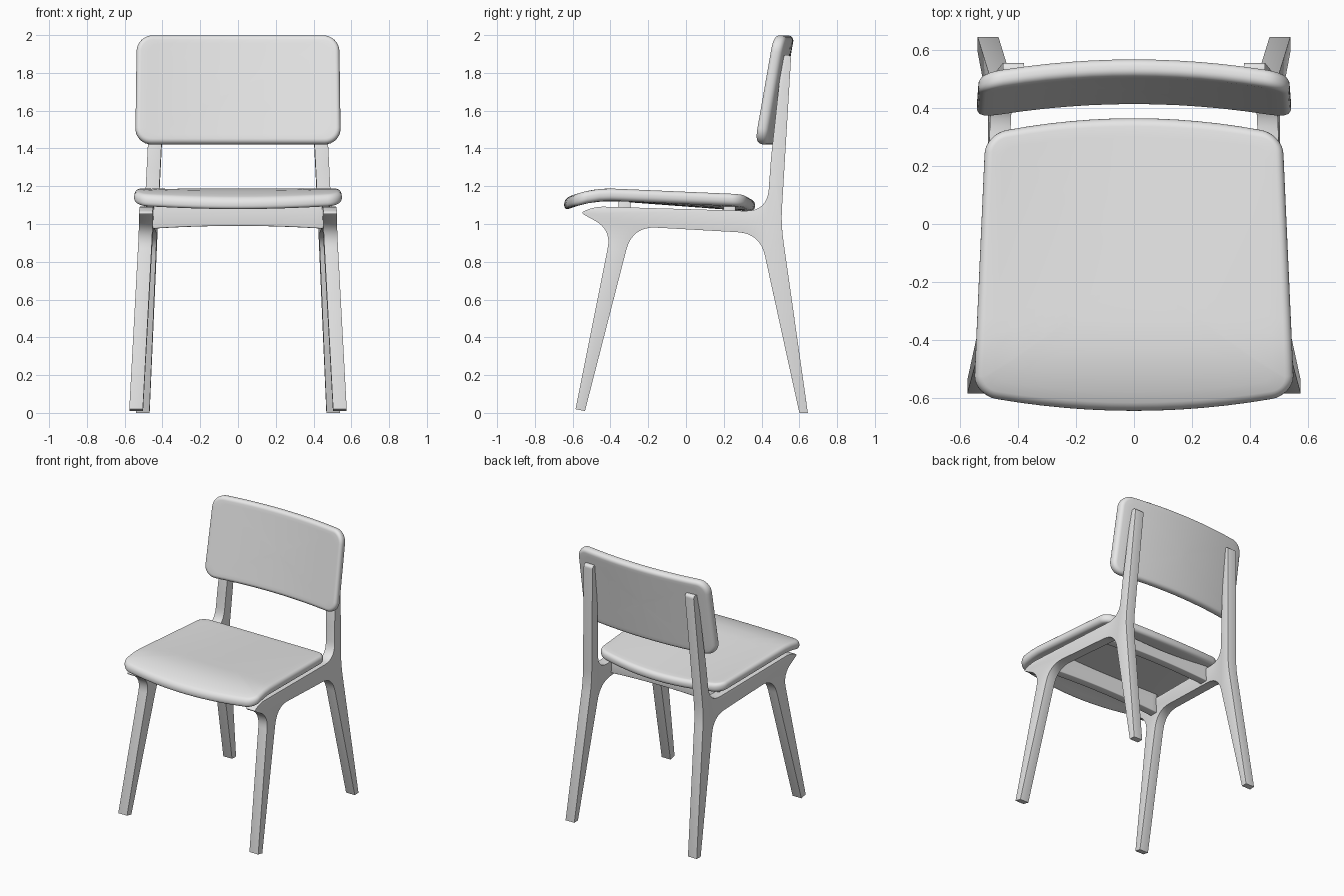
import bpy, bmesh, math
from mathutils import Vector

cube = bpy.data.objects.get("Cube")
if cube:
    bpy.data.objects.remove(cube, do_unlink=True)

mat = bpy.data.materials.new("pale_grey")
mat.use_nodes = True
grey = (0.8, 0.8, 0.8, 1)
mat.diffuse_color = grey
mat.node_tree.nodes["Principled BSDF"].inputs["Base Color"].default_value = grey


def finish(name, bm, bevel=0.0):
    bmesh.ops.recalc_face_normals(bm, faces=bm.faces)
    mesh = bpy.data.meshes.new(name)
    bm.to_mesh(mesh)
    bm.free()
    mesh.materials.append(mat)
    obj = bpy.data.objects.new(name, mesh)
    bpy.context.collection.objects.link(obj)
    bpy.ops.object.select_all(action='DESELECT')
    obj.select_set(True)
    bpy.context.view_layer.objects.active = obj
    if bevel:
        mod = obj.modifiers.new("soft_edges", 'BEVEL')
        mod.width, mod.segments = bevel, 3
        mod.limit_method, mod.angle_limit = 'ANGLE', math.radians(40)
        bpy.ops.object.modifier_apply(modifier=mod.name)
    bpy.ops.object.shade_smooth_by_angle(angle=math.radians(35))


def round_corners(corners, steps=8):
    """Turn (a, b, cut) corners into an outline with curved corners."""
    out, n = [], len(corners)
    for i, (a, b, cut) in enumerate(corners):
        p = Vector((a, b))
        if not cut:
            out.append(p)
            continue
        prev, nxt = (Vector(corners[j % n][:2]) for j in (i - 1, i + 1))
        s, e = p + (prev - p).normalized() * cut, p + (nxt - p).normalized() * cut
        for k in range(steps + 1):
            t = k / steps
            out.append(s * (1 - t) ** 2 + p * 2 * t * (1 - t) + e * t * t)
    return out


def prism(name, outline, half, place, bevel):
    """Extrude an outline by +-half and put it in space with place(a, b, c)."""
    bm = bmesh.new()
    sides = [[bm.verts.new(place(p[0], p[1], c)) for p in outline] for c in (-half, half)]
    for side in sides:
        bm.faces.new(side)
    for i in range(len(outline)):
        bm.faces.new((sides[0][i - 1], sides[0][i], sides[1][i], sides[1][i - 1]))
    finish(name, bm, bevel)


def rounded_rect(w, h, r, arc=8, straight=12):
    pts = []
    for q in range(4):
        sx, sy = ((1, 1), (-1, 1), (-1, -1), (1, -1))[q]
        for k in range(arc + 1):
            a = math.pi / 2 * (q + k / arc)
            pts.append(Vector((sx * (w - r) + r * math.cos(a), sy * (h - r) + r * math.sin(a))))
        nx, ny = ((-1, 1), (-1, -1), (1, -1), (1, 1))[q]
        a = math.pi / 2 * (q + 1)
        end = Vector((nx * (w - r) + r * math.cos(a), ny * (h - r) + r * math.sin(a)))
        start = pts[-1].copy()
        pts += [start.lerp(end, k / straight) for k in range(1, straight)]
    return pts


def cushion(name, w, h, r, thick, edge, bend):
    """Loft a round-edged pad out of concentric rings, shaped by bend(u, v, depth)."""
    scales = (0.04, 0.2, 0.4, 0.6, 0.8, 0.92)
    rim = [(edge * (1 - math.sin(a)), edge * (1 - math.cos(a)))
           for a in (math.pi / 2 * k / 5 for k in range(6))]
    rings = [(s, edge, 0) for s in scales] + [(1, e, d) for e, d in rim]
    rings += [(s, e, thick - d) for s, e, d in reversed(rings)]
    bm = bmesh.new()
    loops = [[bm.verts.new(bend(p.x * s, p.y * s, d)) for p in rounded_rect(w - e, h - e, r - e)]
             for s, e, d in rings]
    for la, lb in zip(loops, loops[1:]):
        for i in range(len(la)):
            bm.faces.new((la[i - 1], la[i], lb[i], lb[i - 1]))
    bm.faces.new(loops[0])
    bm.faces.new(loops[-1])
    finish(name, bm)


# Side frames: front leg, seat rail, rear leg and back post in one profile (y, z, corner cut)
frame = round_corners([
    (-0.585, 0.02, 0), (-0.395, 0.97, 0.10), (-0.56, 1.06, 0.025), (-0.48, 1.093, 0.05),
    (0.43, 1.066, 0.12), (0.45, 1.35, 0.06), (0.51, 1.895, 0.025), (0.557, 1.895, 0.025),
    (0.503, 1.0, 0.09), (0.645, 0.0, 0), (0.60, 0.0, 0), (0.392, 0.95, 0.12),
    (-0.284, 0.988, 0.13), (-0.535, 0.01, 0)])
for side, sign in (("left", 1), ("right", -1)):
    prism(side + "_frame", frame, 0.036,
          lambda y, z, c, k=sign: (k * (0.523 - 0.03 * y - 0.048 * z + c), y, z), 0.012)

# Cross rails under the seat, arched below and dished on top
for name, y0, top, dip in (("front_rail", -0.325, 1.125, 0.012), ("rear_rail", 0.23, 1.098, 0.03)):
    xs = [0.455 * (k / 10 - 1) for k in range(21)]
    arch = [1 - (x / 0.455) ** 2 for x in xs]
    outline = [(x, 0.975 + 0.015 * a) for x, a in zip(xs, arch)]
    outline += [(x, top - dip * a) for x, a in reversed(list(zip(xs, arch)))]
    prism(name, outline, 0.032, lambda x, z, c, y0=y0: (x, y0 + c, z), 0.006)


# Seat: tapered to the rear, rolled down at the front, dished toward the back
def seat_bend(u, v, d):
    x = u * (1 - 0.075 * v)
    y = -0.14 + v * (1 - 0.11 * (u / 0.533) ** 2)
    z = 1.172 - 0.04 * y - 0.9 * max(0, -0.38 - y) ** 2
    z -= 0.035 * max(0, y + 0.42) * (1 - (u / 0.533) ** 2)
    return x, y, z - d


cushion("seat", 0.533, 0.505, 0.075, 0.065, 0.028, seat_bend)


# Backrest: leaning back and curved around the sitter
def back_bend(u, v, d):
    y = 0.46 + 0.175 * v - 0.05 * (u / 0.54) ** 2
    return u * (1 - 0.025 * v), y + d, 1.715 + v - 0.17 * d


cushion("backrest", 0.54, 0.288, 0.085, 0.062, 0.026, back_bend)
